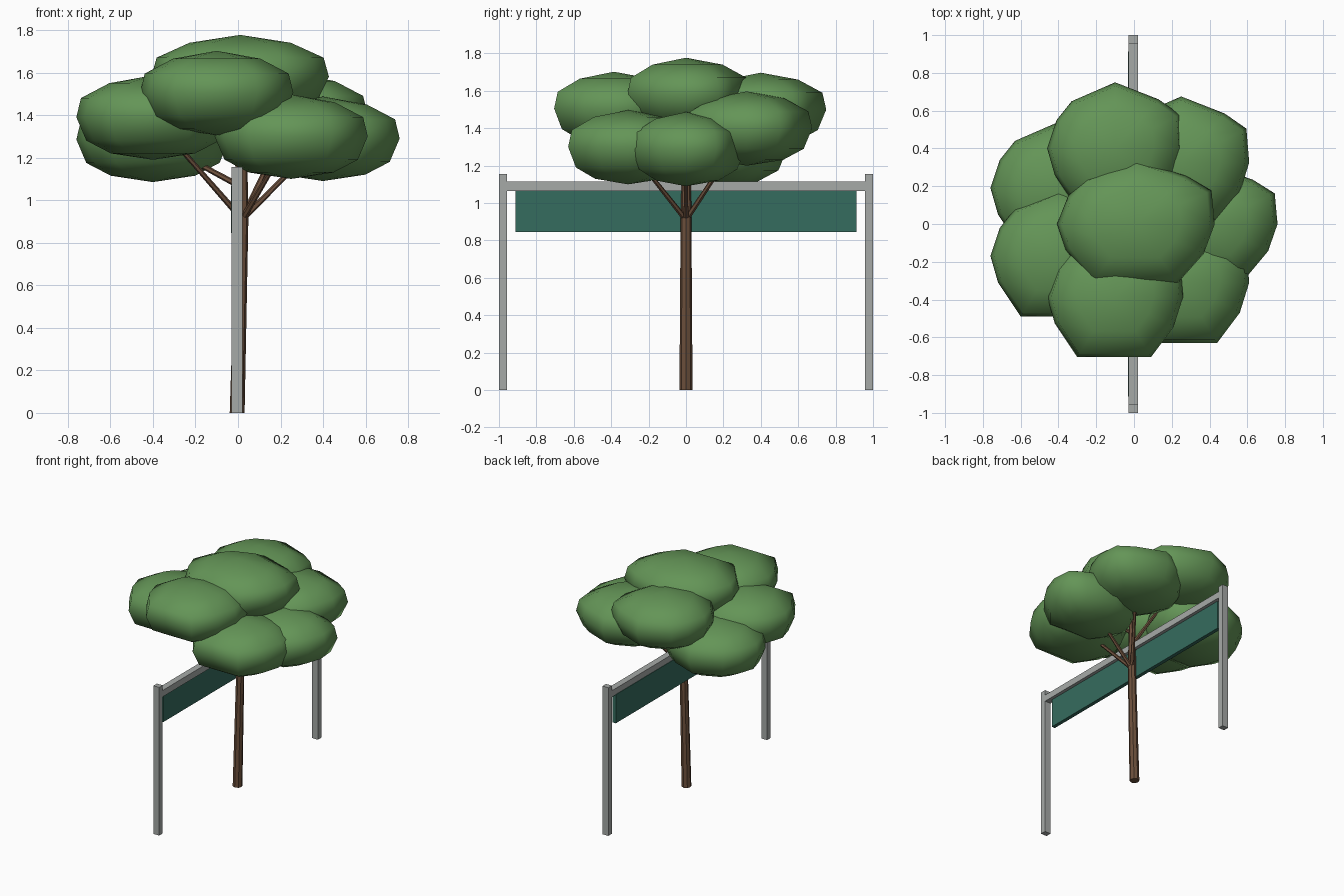
import bpy
from mathutils import Vector
from math import cos, sin, pi

if "Cube" in bpy.data.objects:
    bpy.data.objects.remove(bpy.data.objects["Cube"])


def material(name, rgb):
    m = bpy.data.materials.new(name)
    m.diffuse_color = (*rgb, 1)
    m.use_nodes = True
    m.node_tree.nodes["Principled BSDF"].inputs["Base Color"].default_value = m.diffuse_color
    return m


LEAF = material("leaf green", (0.127, 0.30, 0.095))
BARK = material("bark brown", (0.15, 0.08, 0.045))
STEEL = material("frame grey", (0.38, 0.40, 0.39))
TEAL = material("panel teal", (0.036, 0.15, 0.112))


def make(name, verts, faces, mat, smooth=False):
    me = bpy.data.meshes.new(name)
    me.from_pydata(verts, [], faces)
    me.materials.append(mat)
    if smooth:
        me.shade_smooth()
    ob = bpy.data.objects.new(name, me)
    bpy.context.collection.objects.link(ob)
    return ob


def bridge(rings, n):
    """Quads joining consecutive rings of n vertices."""
    return [(r * n + i, r * n + (i + 1) % n, (r + 1) * n + (i + 1) % n, (r + 1) * n + i)
            for r in range(rings - 1) for i in range(n)]


def box(name, lo, hi, mat):
    xs, ys, zs = zip(lo, hi)
    verts = [(x, y, z) for z in zs for x, y in
             ((xs[0], ys[0]), (xs[1], ys[0]), (xs[1], ys[1]), (xs[0], ys[1]))]
    return make(name, verts, bridge(2, 4) + [(3, 2, 1, 0), (4, 5, 6, 7)], mat)


def limb(name, path, n=8):
    """Tapered round limb through (point, radius) pairs."""
    axis = (Vector(path[-1][0]) - Vector(path[0][0])).normalized()
    u = axis.cross(Vector((0, 1, 0))).normalized()
    v = axis.cross(u)
    verts = [Vector(p) + r * (u * cos(2 * pi * i / n) + v * sin(2 * pi * i / n))
             for p, r in path for i in range(n)]
    last = (len(path) - 1) * n
    faces = bridge(len(path), n)
    faces += [tuple(reversed(range(n))), tuple(range(last, last + n))]
    return make(name, verts, faces, BARK)


# Lumpy outline and height rings (height, scale) shared by every leaf clump
OUTLINE = [(.36, 0), (.345, .18), (.23, .26), (0, .35), (-.23, .25), (-.31, .15),
           (-.36, 0), (-.32, -.14), (-.2, -.32), (.19, -.32), (.31, -.16)]
RINGS = [(-.17, .55), (-.11, .87), (0, 1), (.09, .94), (.16, .57)]


def clump(name, c, s=(1, 1, 1)):
    n, k = len(OUTLINE), len(RINGS)
    verts = [(x * r, y * r, z) for z, r in RINGS for x, y in OUTLINE]
    verts += [(0, 0, -.2), (0, 0, .197)]
    faces = bridge(k, n)
    for i in range(n):
        j = (i + 1) % n
        faces += [(n * k, j, i), (n * k + 1, (k - 1) * n + i, (k - 1) * n + j)]
    verts = [tuple(c[a] + v[a] * s[a] for a in range(3)) for v in verts]
    return make(name, verts, faces, LEAF, True)


# Canopy
CLUMPS = {
    "front": (-.1, -.385, 1.505), "back": (-.1, .4, 1.5),
    "back_right": (.25, .325, 1.4), "right": (.4, 0, 1.29),
    "front_right": (.25, -.31, 1.3), "front_left": (-.4, -.17, 1.39),
    "back_left": (-.4, .19, 1.285),
}
clump("leaf_clump_top", (.01, 0, 1.58), (1.16, .98, 1))
for side, c in CLUMPS.items():
    clump("leaf_clump_" + side, c, (1, .9 if side == "right" else 1, 1))

# Trunk and branches reaching into the clumps
limb("trunk", [((-.004, 0, 0), .035), ((.02, 0, .92), .029), ((.02, .005, 1.5), .018)])
FORK = {"back_left": 1.06, "front": 1.2, "back": 1.1}
for side, c in CLUMPS.items():
    limb("branch_" + side, [((.02, 0, FORK.get(side, .91)), .015), (c, .009)], 6)

# Sign frame: two posts and a beam
for label, y in (("front", -.978), ("back", .978)):
    box("post_" + label, (-.03, y - .022, 0), (.02, y + .022, 1.155), STEEL)
box("beam", (-.03, -.956, 1.065), (.02, .956, 1.115), STEEL)

# Hanging sign panel
box("sign_panel", (-.033, -.912, .845), (-.005, .912, 1.068), TEAL)
